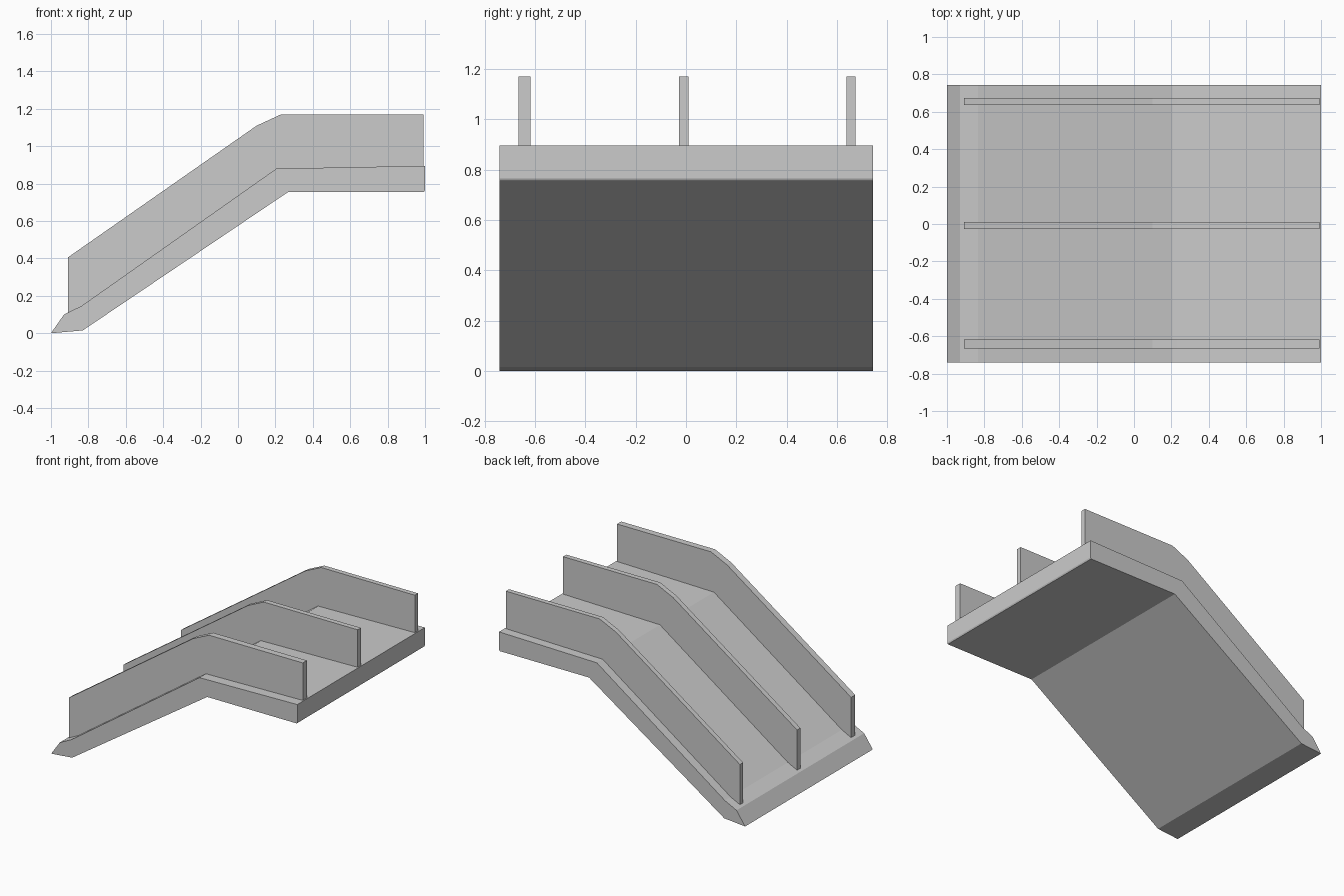
import bpy, bmesh

if "Cube" in bpy.data.objects:
    bpy.data.objects.remove(bpy.data.objects["Cube"])


def extrude_profile(name, profile, y0, y1):
    """Side profile in (x, z), extruded from y0 to y1."""
    bm = bmesh.new()
    face = bm.faces.new([bm.verts.new((x, y0, z)) for x, z in profile])
    result = bmesh.ops.extrude_face_region(bm, geom=[face])
    moved = [v for v in result["geom"] if isinstance(v, bmesh.types.BMVert)]
    bmesh.ops.translate(bm, verts=moved, vec=(0, y1 - y0, 0))
    bmesh.ops.recalc_face_normals(bm, faces=bm.faces)
    mesh = bpy.data.meshes.new(name)
    bm.to_mesh(mesh)
    bm.free()
    obj = bpy.data.objects.new(name, mesh)
    bpy.context.collection.objects.link(obj)
    return obj


# Sloped ramp with a level landing at the top
ramp = [(-1.0, 0.0), (-0.83, 0.015), (0.268, 0.755), (0.995, 0.755), (1.0, 0.765),
        (1.0, 0.895), (0.205, 0.88), (-0.835, 0.147), (-0.93, 0.10)]
extrude_profile("ramp_slab", ramp, -0.74, 0.742)

# Three thin walls following the ramp, slightly sunk into it
wall = [(-0.91, 0.095), (-0.83, 0.135), (0.205, 0.865), (0.992, 0.88),
        (0.992, 1.17), (0.23, 1.17), (0.10, 1.11), (-0.91, 0.405)]
for name, y0, y1 in [("near_wall", -0.665, -0.617),
                     ("middle_wall", -0.028, 0.01),
                     ("far_wall", 0.637, 0.674)]:
    extrude_profile(name, wall, y0, y1)
